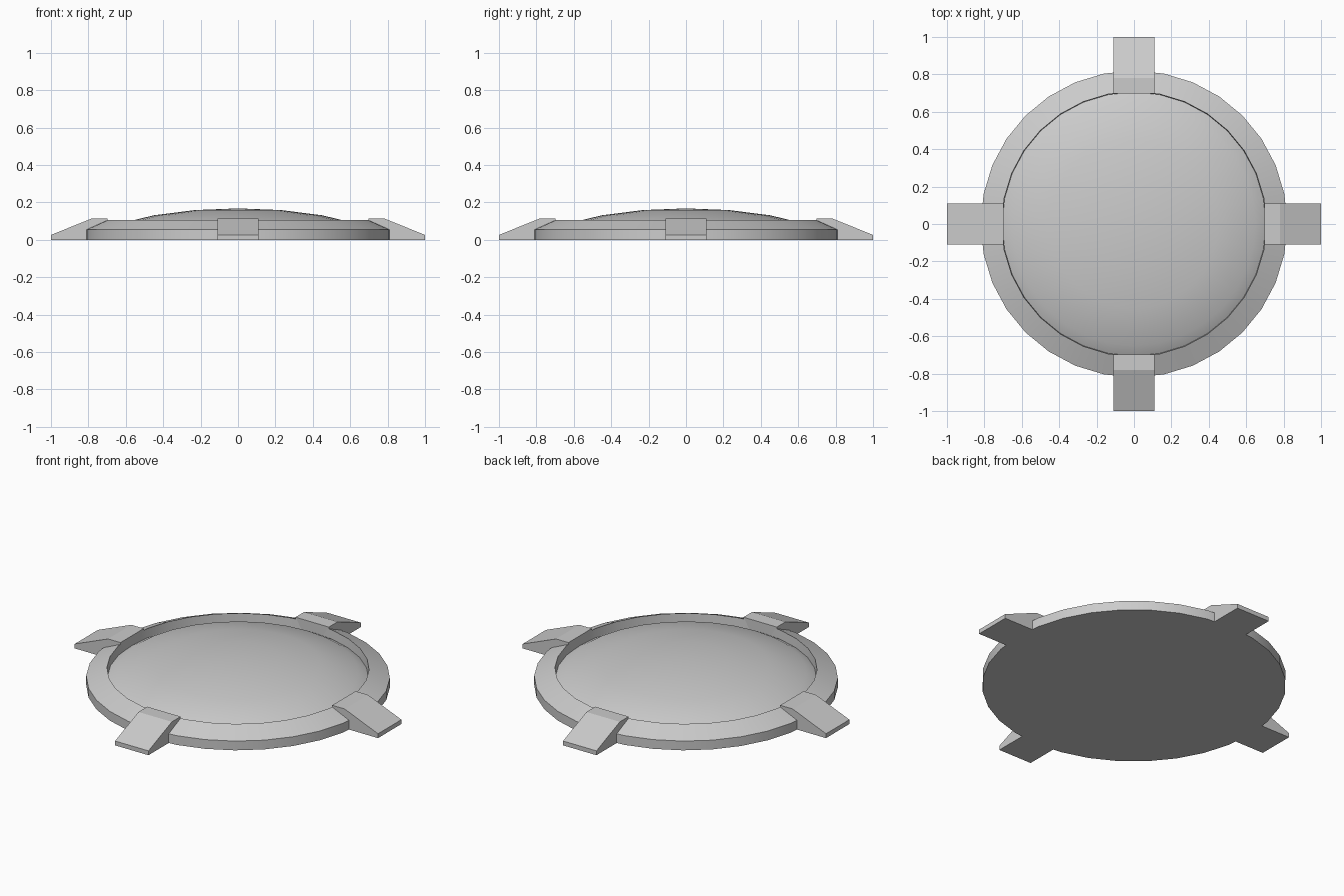
import bpy, bmesh
from math import pi, cos, sin
from mathutils import Matrix

if "Cube" in bpy.data.objects:
    bpy.data.objects.remove(bpy.data.objects["Cube"])


def finish(bm, name):
    bmesh.ops.recalc_face_normals(bm, faces=bm.faces)
    mesh = bpy.data.meshes.new(name)
    bm.to_mesh(mesh)
    bm.free()
    obj = bpy.data.objects.new(name, mesh)
    bpy.context.collection.objects.link(obj)
    return obj


def lathe(name, profile, sides=32):
    """Revolve (radius, height) points around z; radius 0 makes a pole."""
    bm = bmesh.new()
    rings = []
    for r, z in profile:
        if r == 0:
            rings.append([bm.verts.new((0, 0, z))] * sides)
        else:
            rings.append([bm.verts.new((r * cos(2 * pi * i / sides),
                                        r * sin(2 * pi * i / sides), z))
                          for i in range(sides)])
    for a, b in zip(rings, rings[1:]):
        for i in range(sides):
            j = (i + 1) % sides
            bm.faces.new(dict.fromkeys((a[i], a[j], b[j], b[i])))
    return finish(bm, name)


def wedge(name, profile, half_width, angle):
    """Extrude an (x, z) side profile across y, then turn it about z."""
    bm = bmesh.new()
    face = bm.faces.new([bm.verts.new((x, -half_width, z)) for x, z in profile])
    ext = bmesh.ops.extrude_face_region(bm, geom=[face])
    new = [v for v in ext["geom"] if isinstance(v, bmesh.types.BMVert)]
    bmesh.ops.translate(bm, verts=new, vec=(0, 2 * half_width, 0))
    bm.transform(Matrix.Rotation(angle, 4, 'Z'))
    return finish(bm, name)


# Round body: flat underside, bevelled rim, recess and shallow dome
body = lathe("domed_disc", [(0, 0), (0.82, 0), (0.82, 0.055), (0.708, 0.105),
                            (0.705, 0.052), (0.65, 0.083), (0.45, 0.131),
                            (0.23, 0.159), (0, 0.168)])
bpy.context.view_layer.objects.active = body
body.select_set(True)
bpy.ops.object.shade_smooth_by_angle(angle=pi / 9)

# Four sloping feet around the rim
foot = [(0.698, 0), (1.0, 0), (1.0, 0.026), (0.78, 0.115), (0.698, 0.115)]
for k, side in enumerate(("right", "back", "left", "front")):
    wedge(side + "_foot", foot, 0.11, k * pi / 2)
